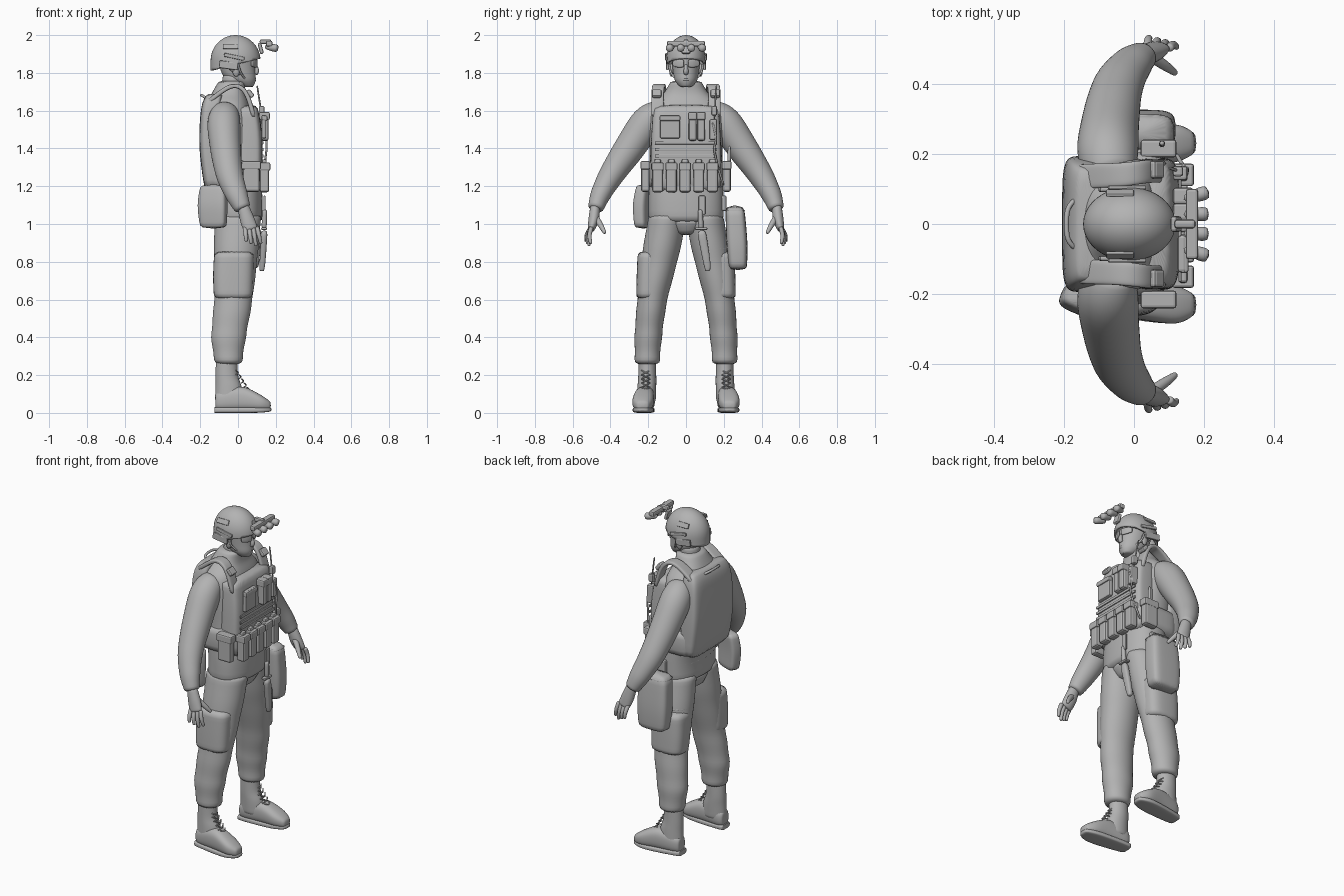
import bpy, bmesh, math
from mathutils import Vector

default_cube = bpy.data.objects.get("Cube")
if default_cube:
    bpy.data.objects.remove(default_cube, do_unlink=True)

shade = 0.45
grey = bpy.data.materials.new("plain_grey")
grey.use_nodes = True
grey.diffuse_color = (shade, shade, shade, 1)
grey.node_tree.nodes["Principled BSDF"].inputs["Base Color"].default_value = grey.diffuse_color

X, Y, Z = Vector((1, 0, 0)), Vector((0, 1, 0)), Vector((0, 0, 1))
SIDES = (("left", 1), ("right", -1))


def finish(name, bm, smooth=True):
    bmesh.ops.recalc_face_normals(bm, faces=bm.faces)
    for face in bm.faces:
        face.smooth = smooth
    mesh = bpy.data.meshes.new(name)
    bm.to_mesh(mesh)
    bm.free()
    mesh.materials.append(grey)
    part = bpy.data.objects.new(name, mesh)
    bpy.context.collection.objects.link(part)
    return part


def spline(keys, steps):
    """Pass a smooth curve through the key rings."""
    result = []
    last = len(keys) - 1
    for i in range(last):
        start, end = keys[i], keys[i + 1]
        before, after = keys[max(i - 1, 0)], keys[min(i + 2, last)]
        for k in range(steps):
            t = k / steps
            slope_in, slope_out = (end - before) / 2, (after - start) / 2
            ease = t * t * (3 - 2 * t)
            result.append(start.lerp(end, ease) + slope_in * t * (1 - t) ** 2
                          - slope_out * t * t * (1 - t))
    return result + [keys[last]]


def loft(name, rings, side=X, axis=None, power=2, sides=24, mirror=1, steps=3, fold=0):
    """Skin rings of (x, y, z, radius along side, other radius)."""
    keys = [Vector(ring if len(ring) == 5 else ring + ring[-1:]) for ring in rings]
    path = spline(keys, steps)
    points = [Vector((ring[0], ring[1] * mirror, ring[2])) for ring in path]
    bm = bmesh.new()
    loops = []
    for i, (point, ring) in enumerate(zip(points, path)):
        along = axis or (points[min(i + 1, len(points) - 1)] - points[max(i - 1, 0)]).normalized()
        across = (side - along * side.dot(along)).normalized()
        other = along.cross(across)
        swell = 1 + fold * math.sin(i * 2.2) * i / len(path)
        loop = []
        for k in range(sides):
            angle = math.tau * k / sides
            c, s = math.cos(angle), math.sin(angle)
            u = math.copysign(abs(c) ** (2 / power), c) * ring[3] * swell
            v = math.copysign(abs(s) ** (2 / power), s) * ring[4] * swell
            loop.append(bm.verts.new(point + across * u + other * v))
        loops.append(loop)
    for low, high in zip(loops, loops[1:]):
        for k in range(sides):
            bm.faces.new((low[k - 1], low[k], high[k], high[k - 1]))
    bm.faces.new(loops[0])
    bm.faces.new(loops[-1])
    part = finish(name, bm)
    smoother = part.modifiers.new("smooth", "SUBSURF")
    smoother.levels = smoother.render_levels = 1
    return part


def box(name, place, size, tilt=(0, 0, 0), mirror=1, bevel=0.008):
    bm = bmesh.new()
    bmesh.ops.create_cube(bm, size=1)
    bmesh.ops.scale(bm, vec=size, verts=bm.verts)
    part = finish(name, bm, smooth=False)
    part.location = place[0], place[1] * mirror, place[2]
    part.rotation_euler = math.radians(tilt[0]) * mirror, math.radians(tilt[1]), 0
    rounding = part.modifiers.new("bevel", "BEVEL")
    rounding.width, rounding.segments = min(bevel, min(size) * 0.4), 2
    return part


def cord(name, points, radius, mirror=1, side=X):
    return loft(name, [point + (radius,) for point in points], side=side, sides=8, mirror=mirror)


def pouch(name, place, size, mirror=1):
    """A pouch with an overlapping flap at its top."""
    box(name, place, size, mirror=mirror, bevel=0.012)
    x, y, z = place
    depth, width, height = size
    box(name + "_flap", (x, y, z + height * 0.38), (depth + 0.012, width + 0.006, height * 0.28), mirror=mirror)


def ellipsoid(name, place, radii):
    bm = bmesh.new()
    bmesh.ops.create_uvsphere(bm, u_segments=24, v_segments=14, radius=1)
    bmesh.ops.scale(bm, vec=radii, verts=bm.verts)
    part = finish(name, bm)
    part.location = place
    return part


# Shirt with collar, trouser seat and belt
loft("shirt", [(0, 0, 1, .13, .2), (0, 0, 1.16, .13, .2), (-.03, 0, 1.35, .14, .19), (-.05, 0, 1.6, .12, .2),
               (-.05, 0, 1.69, .09, .12), (-.03, 0, 1.76, .07, .08)], axis=Z, power=2.4)
loft("trouser_seat", [(-.01, 0, .94, .09, .07), (0, 0, 1.03, .125, .18)], axis=Z)
loft("belt", [(0, 0, 1.1, .14, .205), (0, 0, 1.15, .14, .205)], axis=Z, power=2.4, steps=1)

# Head
loft("neck", [(-.03, 0, 1.7, .06), (-.02, 0, 1.8, .06)], axis=Z)
loft("head", [(.05, 0, 1.725, .03, .03), (.02, 0, 1.76, .075, .06), (0, 0, 1.81, .092, .07),
              (-.01, 0, 1.9, .1, .08)], axis=Z)
loft("nose", [(.09, 0, 1.845, .008), (.1, 0, 1.81, .014), (.09, 0, 1.795, .012)], sides=10)
for lip_height in (1.77, 1.76):
    ellipsoid("lip", (.085, 0, lip_height), (.01, .02, .006))
for tag, s in SIDES:
    ellipsoid(tag + "_ear", (-.01, s * .077, 1.815), (.02, .012, .035))
    loft(tag + "_goggle_lens", [(.1, .01, 1.85, .006, .02), (.09, .04, 1.85, .006, .022),
                                (.07, .07, 1.85, .006, .015)], mirror=s, power=3, sides=12)
    cord(tag + "_chin_strap", [(0, .09, 1.85), (.02, .075, 1.79), (.08, 0, 1.725)], .006, s, Y)
    cord(tag + "_nape_strap", [(-.07, .09, 1.85), (-.03, .08, 1.81), (.02, .075, 1.79)], .005, s, Y)

# Helmet: dome with a straight skirt, trimmed by a tilted rim plane
bm = bmesh.new()
bmesh.ops.create_uvsphere(bm, u_segments=40, v_segments=24, radius=1)
for vert in bm.verts:
    outward = Vector((vert.co.x, vert.co.y, 0))
    if vert.co.z < 0 and outward.length > 0.01:
        vert.co = outward.normalized() + Z * vert.co.z
bmesh.ops.scale(bm, vec=(.132, .105, .135), verts=bm.verts)
bmesh.ops.bisect_plane(bm, geom=bm.verts[:] + bm.edges[:] + bm.faces[:], plane_co=(.13, 0, .01),
                       plane_no=(-.24, 0, 1), clear_inner=True)
helmet = finish("helmet_shell", bm)
helmet.location = (-.013, 0, 1.865)
helmet.modifiers.new("shell", "SOLIDIFY").thickness = 0.012
for tag, s in SIDES:
    box(tag + "_helmet_rail", (-.02, .104, 1.885), (.11, .012, .02), (0, 12), s)
    box(tag + "_ear_flap", (-.05, .098, 1.84), (.1, .014, .04), (0, 8), s)
    box(tag + "_helmet_patch", (-.04, .088, 1.94), (.08, .01, .03), (28, 0), s)

# Night vision device with four splayed tubes
box("mount_plate", (.12, 0, 1.93), (.02, .045, .06), (0, -15))
box("mount_arm", (.145, 0, 1.965), (.06, .025, .025))
box("goggle_bridge", (.165, 0, 1.955), (.035, .2, .03))
for tag, s in SIDES:
    for spread, turn in ((.028, 0), (.07, .3)):
        aim = Vector((1, turn, -.15))
        base = Vector((.14, spread, 1.94))
        tube = [(*(base + aim * reach), radius) for reach, radius in ((0, .014), (.04, .019), (.05, .021), (.074, .021))]
        loft(tag + "_viewing_tube", tube, side=Z, mirror=s, sides=14, steps=1)

# Armoured vest
loft("front_plate", [(.06, 0, 1.16, .065, .19), (.06, 0, 1.45, .07, .185), (.04, 0, 1.635, .062, .172)],
     axis=Z, power=5, sides=32)
loft("back_plate", [(-.115, 0, 1.17, .06, .19), (-.145, 0, 1.4, .06, .195), (-.14, 0, 1.62, .055, .18),
                    (-.12, 0, 1.69, .04, .15)], axis=Z, power=5, sides=32)
loft("waist_wrap", [(-.03, 0, 1.17, .145, .205), (-.03, 0, 1.36, .15, .205)], axis=Z, power=4, sides=32)
cord("drag_handle", [(-.165, -.07, 1.665), (-.19, -.04, 1.68), (-.19, .04, 1.68), (-.165, .07, 1.665)], .008)
for row in range(3):
    box("front_webbing", (.131, 0, 1.36 + row * .035), (.008, .33, .016), bevel=.002)
for tag, s in SIDES:
    loft(tag + "_shoulder_strap", [(.085, .15, 1.56, .033, .012), (.04, .15, 1.7, .033, .012),
         (-.04, .14, 1.73, .034, .012), (-.165, .135, 1.64, .036, .012)], side=Y, power=4, mirror=s)
    box(tag + "_strap_buckle", (.065, .155, 1.69), (.025, .05, .045), (0, -40), s)
    pouch(tag + "_side_pouch", (.07, .215, 1.25), (.09, .045, .16), s)

# Vest pouches and radio
for column in range(-2, 3):
    y = column * .0725 - .005
    pouch("magazine_pouch", (.14, y, 1.245), (.05, .058, .155))
    box("magazine_top", (.14, y, 1.325), (.024, .036, .035))
box("admin_pouch", (.137, -.085, 1.515), (.025, .105, .125))
box("admin_flap", (.142, -.085, 1.56), (.027, .11, .03))
for y in (.035, .08):
    pouch("chest_pouch", (.14, y, 1.515), (.045, .042, .15))
box("radio", (.13, .145, 1.5), (.045, .04, .11))
box("talk_switch", (.125, .15, 1.6), (.03, .03, .05))
cord("antenna", [(.13, .15, 1.55), (.1, .16, 1.74)], .005)
cord("radio_cable", [(.15, .14, 1.54), (.15, .16, 1.45), (.15, .15, 1.38), (.12, .2, 1.2)], .006)
cord("baton", [(.08, .225, 1.2), (.08, .23, 1.42)], .01)

# Hip gear
loft("canteen_pouch", [(-.13, -.225, .975, .07, .033), (-.135, -.228, 1.1, .08, .038), (-.13, -.215, 1.21, .068, .033)],
     side=Vector((.9, -.35, 0)), axis=Z, power=4)
loft("dump_pouch", [(.02, .275, .755, .088, .047), (.02, .27, .9, .1, .056), (.02, .258, 1.1, .09, .05)],
     axis=Z, power=4)
loft("dump_pouch_rim", [(.02, .26, 1.06, .1, .058), (.02, .259, 1.08, .099, .057)], axis=Z, power=4, steps=1)
box("dump_pouch_hanger", (.02, .2, 1.11), (.06, .03, .08))
loft("knife_sheath", [(.125, .115, .75, .012), (.13, .11, .8, .016, .02), (.14, .08, .97, .018, .024)],
     power=3, sides=12)
cord("knife_grip", [(.138, .08, .97), (.142, .075, 1.08)], .015)
box("knife_guard", (.138, .08, .975), (.03, .065, .014))
box("sheath_hanger", (.14, .085, 1.1), (.012, .035, .1))
loft("thigh_strap", [(-.01, .138, .85, .122, .105), (-.01, .136, .885, .124, .105)], axis=Z, steps=1)

for tag, s in SIDES:
    # Trousers with gathered folds toward the shin
    loft(tag + "_trouser_leg", [(0, .095, 1.06, .125, .1), (-.01, .13, .86, .118, .1), (-.025, .178, .6, .102, .08),
         (-.05, .2, .4, .092, .073), (-.05, .205, .255, .07, .065)], axis=Z, mirror=s, steps=4, fold=.06)
    loft(tag + "_cargo_pocket", [(-.025, .19, .6, .102, .074), (-.025, .182, .72, .108, .08), (-.02, .174, .86, .106, .082)],
         axis=Z, power=3, mirror=s)
    loft(tag + "_cargo_flap", [(-.022, .179, .79, .112, .085), (-.02, .175, .85, .11, .086)],
         axis=Z, power=3, mirror=s, steps=1)

    # Boots
    loft(tag + "_boot_shaft", [(-.045, .21, .05, .078, .05), (-.05, .207, .14, .07, .05), (-.06, .205, .2, .06, .048),
         (-.06, .205, .3, .056, .046)], axis=Z, mirror=s)
    loft(tag + "_boot_foot", [(-.12, .21, .06, .03, .04), (-.09, .21, .065, .046, .055), (.02, .22, .075, .053, .066),
         (.12, .23, .053, .055, .043), (.174, .23, .038, .028, .02)], side=Y, axis=X, power=2.6, mirror=s)
    loft(tag + "_boot_sole", [(-.125, .21, .015, .03, .015), (-.1, .21, .015, .045, .015), (.1, .23, .015, .055, .015),
         (.178, .23, .018, .025, .01)], side=Y, axis=X, power=4, mirror=s)
    for i in range(5):
        eyelet = Vector((.058 - i * .014, .213, .125 + i * .022))
        for lean in (-1, 1):
            reach = Vector((0, lean * .025, .012))
            cord(tag + "_lace", [tuple(eyelet - reach - X * .014), tuple(eyelet), tuple(eyelet + reach - X * .014)],
                 .004, s)

    # Sleeves
    loft(tag + "_sleeve", [(-.06, .13, 1.6, .065, .06), (-.075, .2, 1.545, .088, .088), (-.066, .3, 1.4, .082, .082),
         (-.045, .395, 1.26, .072, .067), (-.005, .455, 1.15, .058, .053), (.028, .48, 1.075, .042, .04)],
         mirror=s, fold=.02)

    # Hands
    loft(tag + "_palm", [(.025, .48, 1.1, .03, .026), (.05, .489, 1.02, .04, .029), (.07, .505, .965, .038, .017)],
         mirror=s, sides=14)
    for i in range(4):
        knuckle = Vector((.1 - i * .021, .5, .985))
        tip = Vector((.122 - i * .026, .503 + i * .009, .882 + abs(i - 1) * .012))
        joint = knuckle.lerp(tip, 0.5) + Y * .01
        loft(tag + "_finger", [(*knuckle, .013), (*joint, .012), (*tip, .009)], mirror=s, sides=10)
    loft(tag + "_thumb", [(.045, .48, 1.04, .018), (.09, .45, .99, .015), (.12, .428, .95, .009)],
         side=Z, mirror=s, sides=10)
